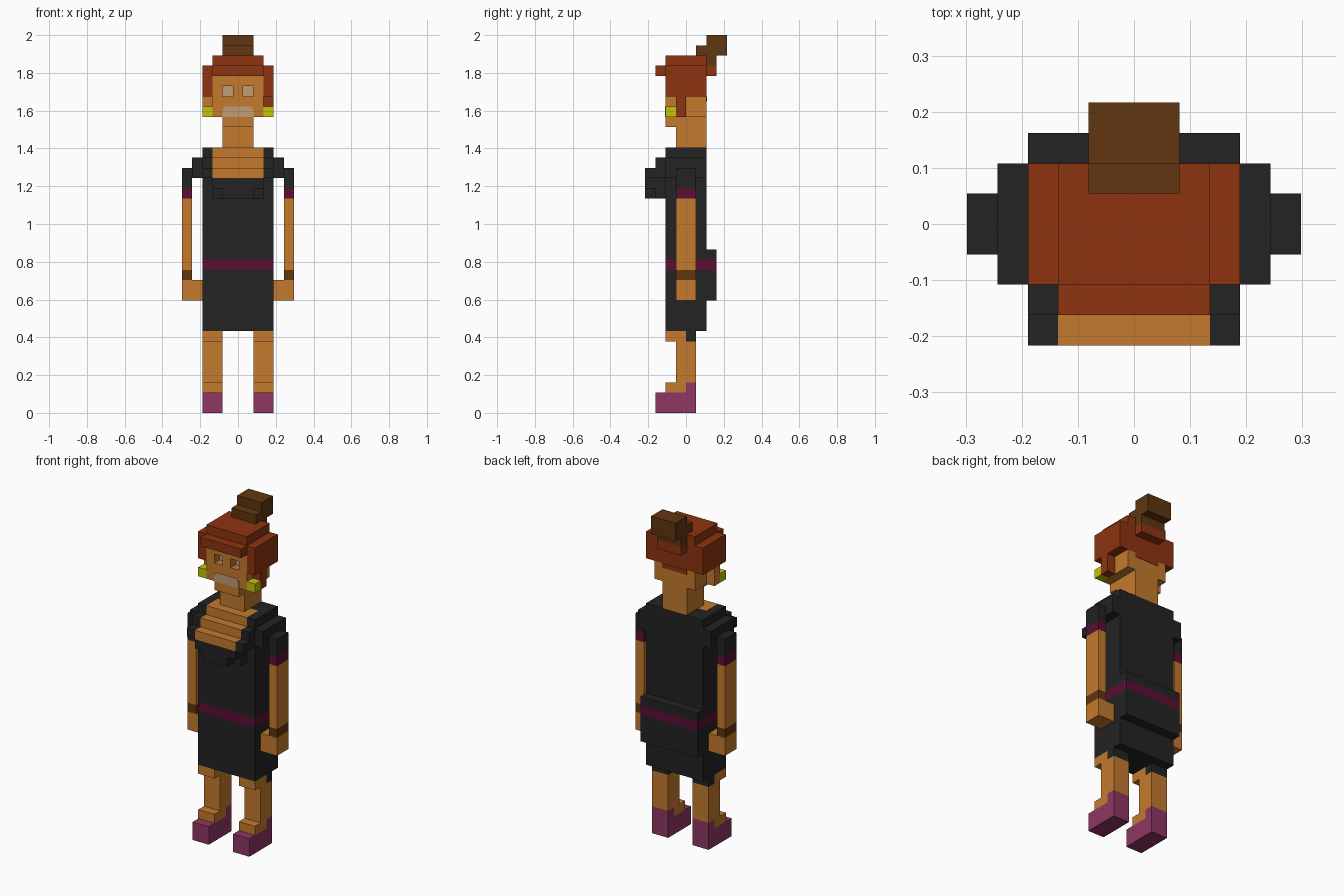
import bpy, bmesh

cube = bpy.data.objects.get("Cube")
if cube:
    bpy.data.objects.remove(cube, do_unlink=True)

U = 2 / 37  # size of one block; all boxes below are in blocks


def material(name, rgb):
    lin = [((c / 255 + 0.055) / 1.055) ** 2.4 if c > 10 else c / 255 / 12.92 for c in rgb]
    m = bpy.data.materials.new(name)
    m.use_nodes = True
    m.diffuse_color = (*lin, 1)
    bsdf = m.node_tree.nodes["Principled BSDF"]
    bsdf.inputs["Base Color"].default_value = (*lin, 1)
    bsdf.inputs["Roughness"].default_value = 0.9
    return m


SKIN = material("skin", (196, 122, 46))
HAIR = material("red_hair", (142, 52, 16))
BROWN = material("brown", (96, 54, 16))
BLACK = material("black_cloth", (35, 35, 35))
BAND = material("dark_magenta", (92, 14, 52))
SHOE = material("shoe_purple", (142, 55, 98))
GOLD = material("yellow", (196, 196, 4))
PALE = material("pale_tan", (194, 156, 118))


def part(name, mat, *boxes):
    """One object from boxes (x0, x1, y0, y1, z0, z1)."""
    bm = bmesh.new()
    for x0, x1, y0, y1, z0, z1 in boxes:
        vs = bmesh.ops.create_cube(bm, size=1)["verts"]
        for v in vs:
            v.co.x = (x1 if v.co.x > 0 else x0) * U
            v.co.y = (y1 if v.co.y > 0 else y0) * U
            v.co.z = (z1 if v.co.z > 0 else z0) * U
    me = bpy.data.meshes.new(name)
    bm.to_mesh(me)
    bm.free()
    me.materials.append(mat)
    ob = bpy.data.objects.new(name, me)
    bpy.context.scene.collection.objects.link(ob)
    return ob


def flip(b):
    return (-b[1], -b[0], *b[2:])


def pair(name, mat, *boxes):
    """The same part on the left (+x) and the right (-x)."""
    part("left_" + name, mat, *boxes)
    part("right_" + name, mat, *[flip(b) for b in boxes])


def both(*boxes):
    return [*boxes, *[flip(b) for b in boxes]]


# Legs and shoes
pair("shoe", SHOE, (1.5, 3.5, -3, 1, 0, 2), (1.5, 3.5, 0, 1, 2, 3))
pair("leg", SKIN,
     (1.5, 3.5, -2, 0, 2, 3),      # instep
     (1.5, 3.5, -1, 1, 3, 7),      # shin
     (1.5, 3.5, -2, 0, 7, 8))      # knee
pair("hem_flap", BLACK, (1.5, 3.5, 0, 1, 7, 8))

# Dress
part("skirt", BLACK, (-3.5, 3.5, -2, 2, 8, 14), (-3.5, 3.5, 2, 3, 11, 14))
part("waistband", BAND, (-3.5, 3.5, -2, 3, 14, 15))
part("bodice", BLACK,
     (-3.5, 3.5, -2, 2, 15, 25),
     (-3.5, 3.5, 2, 3, 15, 16),    # top of the bustle
     (-3.5, 3.5, 0, 2, 25, 26),
     (-2.5, 2.5, -4, -2, 22, 23),  # bust
     (-2.5, 2.5, -3, -2, 21, 22),
     (-1.5, 1.5, -4, -3, 21, 22),
     *both((2.5, 3.5, -4, -2, 23, 24),   # neckline straps
           (2.5, 3.5, -3, -2, 24, 25),
           (2.5, 3.5, -2, 0, 25, 26)))
part("chest", SKIN,
     (-2.5, 2.5, -4, -2, 23, 24),
     (-2.5, 2.5, -3, -2, 24, 25),
     (-2.5, 2.5, -2, 0, 25, 26))

# Arms
pair("sleeve", BLACK, (3.5, 4.5, -2, 2, 23, 25), (4.5, 5.5, -1, 1, 22, 24))
pair("cuff", BAND, (4.5, 5.5, -1, 1, 21, 22))
pair("arm", SKIN, (4.5, 5.5, -1, 1, 14, 21))
pair("bracelet", BROWN, (4.5, 5.5, -1, 1, 13, 14))
pair("hand", SKIN, (3.5, 5.5, -1, 1, 11, 13))

# Neck and head, with eye sockets left open in the face layer
part("neck", SKIN, (-1.5, 1.5, -1, 2, 26, 28), (-1.5, 1.5, -2, 2, 28, 29))
part("head", SKIN,
     (-2.5, 2.5, -1, 2, 29, 31),
     (-2.5, 2.5, -1, 1, 31, 33),
     (-2.5, 2.5, -2, -1, 29, 31),
     (-2.5, 2.5, -2, -1, 32, 33),
     (-0.5, 0.5, -2, -1, 31, 32),
     *both((1.5, 2.5, -2, -1, 31, 32)))
pair("eye", PALE, (0.5, 1.5, -1.1, -1, 31, 32))
part("mouth", PALE,
     (-1.5, 1.5, -2.04, -2, 29, 29.8),
     (-1.3, 1.3, -2.04, -2, 29.8, 30))
part("right_ear", SKIN, (-3.5, -2.5, -1, 0, 29, 31))
pair("earring", GOLD, (2.5, 3.5, -2, -1, 29, 30))

# Hair
part("hair", HAIR,
     (-2.5, 2.5, -2, 2, 34, 35),
     (-3.5, 3.5, -2, 2, 33, 34),
     (-2.5, 2.5, -3, -2, 33, 34),        # fringe
     (-1.5, 1.5, 2, 3, 33, 34),          # under the bun
     (-2.5, 2.5, 1, 2, 31, 33),          # back of the head
     (-1.5, 1.5, 2, 2.04, 30.5, 31),     # nape
     (2.5, 3.5, -1, 0, 29, 31),          # loose lock
     *both((2.5, 3.5, -2, 2, 31, 33)))
part("hair_bun", BROWN,
     (-1.5, 1.5, 2, 3, 34, 35),
     (-1.5, 1.5, 1, 2, 35, 36),
     (-1.5, 1.5, 2, 4, 35, 37))
